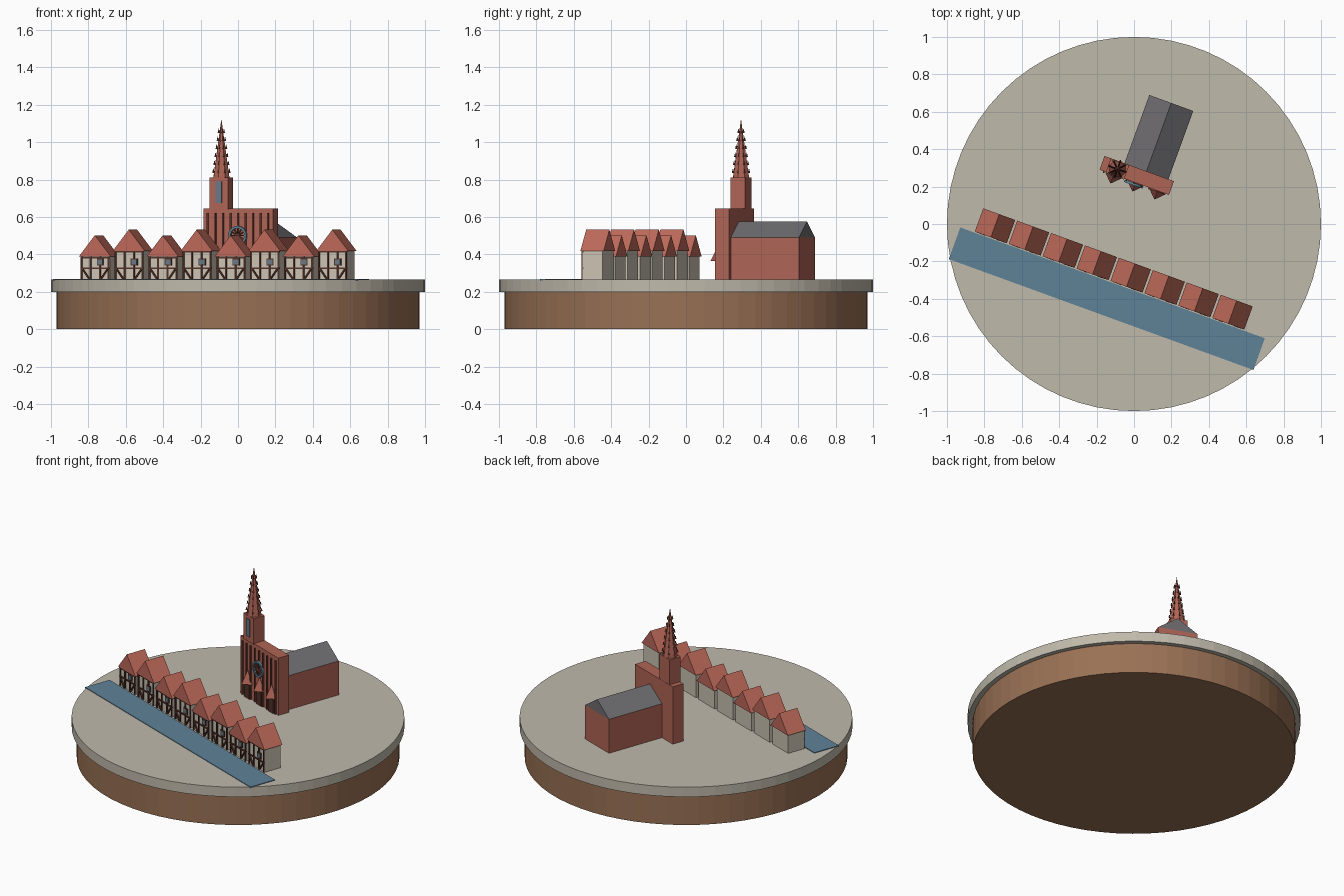
import bpy, bmesh, math
from mathutils import Matrix, Vector

cube = bpy.data.objects.get("Cube")
if cube:
    bpy.data.objects.remove(cube, do_unlink=True)


def material(name, r, g, b):
    m = bpy.data.materials.new(name)
    m.use_nodes = True
    m.diffuse_color = (r, g, b, 1)
    m.node_tree.nodes["Principled BSDF"].inputs["Base Color"].default_value = (r, g, b, 1)
    return m


PAVING = material("pale paving", .53, .49, .41)
EARTH = material("brown earth", .32, .165, .09)
PLASTER = material("cream plaster", .60, .54, .45)
TIMBER = material("dark timber", .085, .032, .021)
TILES = material("red tiles", .51, .14, .10)
SANDSTONE = material("red sandstone", .43, .127, .091)
CARVING = material("dark sandstone", .17, .05, .036)
SLATE = material("grey slate", .155, .15, .16)
WATER = material("canal water", .114, .223, .305)
GLASS = material("blue grey glass", .14, .19, .24)

TOWN_TURN = Matrix.Rotation(math.radians(-20), 4, 'Z')
GROUND = .265


def finish(bm, name, mat, turn=True):
    bmesh.ops.recalc_face_normals(bm, faces=bm.faces)
    mesh = bpy.data.meshes.new(name)
    bm.to_mesh(mesh)
    bm.free()
    mesh.materials.append(mat)
    ob = bpy.data.objects.new(name, mesh)
    bpy.context.scene.collection.objects.link(ob)
    if turn:
        ob.matrix_world = TOWN_TURN
    return ob


def box(bm, x, y, z0, z1, w, d, tilt=0):
    """Box centred on x, y between two heights, tilted in the facade plane."""
    mat = (Matrix.Translation((x, y, (z0 + z1) / 2)) @ Matrix.Rotation(tilt, 4, 'Y')
           @ Matrix.Diagonal((w, d, z1 - z0, 1)))
    bmesh.ops.create_cube(bm, size=1, matrix=mat)


def cone(bm, sides, r0, r1, x, y, z0, z1, spin=0):
    mat = Matrix.Translation((x, y, (z0 + z1) / 2)) @ Matrix.Rotation(spin, 4, 'Z')
    bmesh.ops.create_cone(bm, cap_ends=True, segments=sides, radius1=r0, radius2=r1,
                          depth=z1 - z0, matrix=mat)


def gable_roof(bm, x, y, z0, z1, w, d):
    """Solid triangular prism with its ridge along y."""
    ends = []
    for yy in (y - d / 2, y + d / 2):
        ends.append([bm.verts.new(p) for p in
                     ((x - w / 2, yy, z0), (x + w / 2, yy, z0), (x, yy, z1))])
    a, b = ends
    bm.faces.new(a)
    bm.faces.new(b)
    for i in range(3):
        j = (i + 1) % 3
        bm.faces.new((a[i], a[j], b[j], b[i]))


# Round base
bm = bmesh.new()
cone(bm, 64, .97, .97, 0, 0, 0, .2)
finish(bm, "earth_base", EARTH, False)
bm = bmesh.new()
cone(bm, 64, 1, 1, 0, 0, .2, GROUND)
finish(bm, "paved_ground", PAVING, False)

# Canal
bm = bmesh.new()
box(bm, 0, -.425, GROUND - .004, GROUND + .004, 1.733, .18)
finish(bm, "canal", WATER)

# Row of half-timbered houses
walls, roofs, beams, panes = (bmesh.new() for _ in range(4))
HOUSE_Y, FRONT = -.263, -.321
for i in range(8):
    x = -.695 + i * .193
    eave = .388 if i % 2 == 0 else .418
    box(walls, x, HOUSE_Y, GROUND, eave, .165, .116)
    gable_roof(roofs, x, HOUSE_Y, eave, eave + .114, .182, .132)
    for dx in (-.077, -.027, .027, .077):
        box(beams, x + dx, FRONT, GROUND, eave, .009, .012)
    for z in (.327, eave - .005):
        box(beams, x, FRONT, z - .004, z + .004, .165, .012)
    for side in (-1, 1):
        box(beams, x + side * .052, FRONT - .004, .262, .328, .008, .01, side * .62)
    box(beams, x + .03, FRONT, .340, .378, .040, .010)
    box(panes, x + .03, FRONT - .003, .345, .373, .030, .009)
finish(walls, "house_walls", PLASTER)
finish(roofs, "house_roofs", TILES)
finish(beams, "house_timbers", TIMBER)
finish(panes, "house_windows", GLASS)

# Church nave
NAVE_X, NAVE_Y, NAVE_D = -.034, .481, .39
bm = bmesh.new()
box(bm, NAVE_X, NAVE_Y, GROUND, .49, .25, NAVE_D)
finish(bm, "nave_walls", SANDSTONE)
bm = bmesh.new()
gable_roof(bm, NAVE_X, NAVE_Y, .49, .575, .25, NAVE_D)
finish(bm, "nave_roof", SLATE)

# West front and tower
WEST_X, WEST_Y, FACE = -.075, .249, .21
TOWER_X, TOWER_Y = -.184, .246
bm = bmesh.new()
box(bm, WEST_X, WEST_Y, GROUND, .645, .395, .078)
finish(bm, "west_front", SANDSTONE)
bm = bmesh.new()
box(bm, TOWER_X, TOWER_Y, .64, .81, .105, .082)
finish(bm, "tower", SANDSTONE)
bm = bmesh.new()
box(bm, TOWER_X, TOWER_Y - .042, .675, .79, .035, .008)
finish(bm, "belfry_window", GLASS)

# Slender ribs on the west front
bm = bmesh.new()
for i in range(9):
    x = WEST_X + (i - 4) * .043
    box(bm, x, FACE - .003, .555 if i == 4 else GROUND, .62, .008, .012)
finish(bm, "west_front_ribs", CARVING)

# Three portals under pointed gables
doors, gables = bmesh.new(), bmesh.new()
for i in (-1, 0, 1):
    x = WEST_X + .008 + i * .125
    box(doors, x, FACE - .004, GROUND, .365, .052, .016)
    cone(gables, 4, .046, 0, x, FACE - .004, .365, .448)
finish(doors, "portal_doors", TIMBER)
finish(gables, "portal_gables", SANDSTONE)

# Rose window: ring with spokes
ROSE = Vector((WEST_X, FACE - .010, .50))
bm = bmesh.new()
rings = []
for y in (-.007, .007):
    for r in (.040, .052):
        rings.append([bm.verts.new(ROSE + Vector((r * math.cos(a), y, r * math.sin(a))))
                      for a in (math.tau * k / 24 for k in range(24))])
for a, b in ((0, 1), (1, 3), (3, 2), (2, 0)):
    for k in range(24):
        n = (k + 1) % 24
        bm.faces.new((rings[a][k], rings[a][n], rings[b][n], rings[b][k]))
finish(bm, "rose_ring", WATER)
bm = bmesh.new()
for k in range(6):
    box(bm, ROSE.x, ROSE.y, ROSE.z - .044, ROSE.z + .044, .005, .012, math.pi * k / 6)
finish(bm, "rose_spokes", CARVING)

# Spire with crockets along its edges
BASE_Z, TIP_Z, SPIRE_R = .81, 1.125, .046
bm = bmesh.new()
cone(bm, 8, SPIRE_R, 0, TOWER_X, TOWER_Y, BASE_Z, TIP_Z)
finish(bm, "spire", SANDSTONE)
bm = bmesh.new()
for level in range(6):
    z = BASE_Z + .025 + level * .043
    r = SPIRE_R * (TIP_Z - z) / (TIP_Z - BASE_Z) + .004
    for k in range(8):
        a = math.tau * k / 8
        cone(bm, 4, .006, 0, TOWER_X + r * math.cos(a), TOWER_Y + r * math.sin(a), z, z + .024)
finish(bm, "spire_crockets", CARVING)
